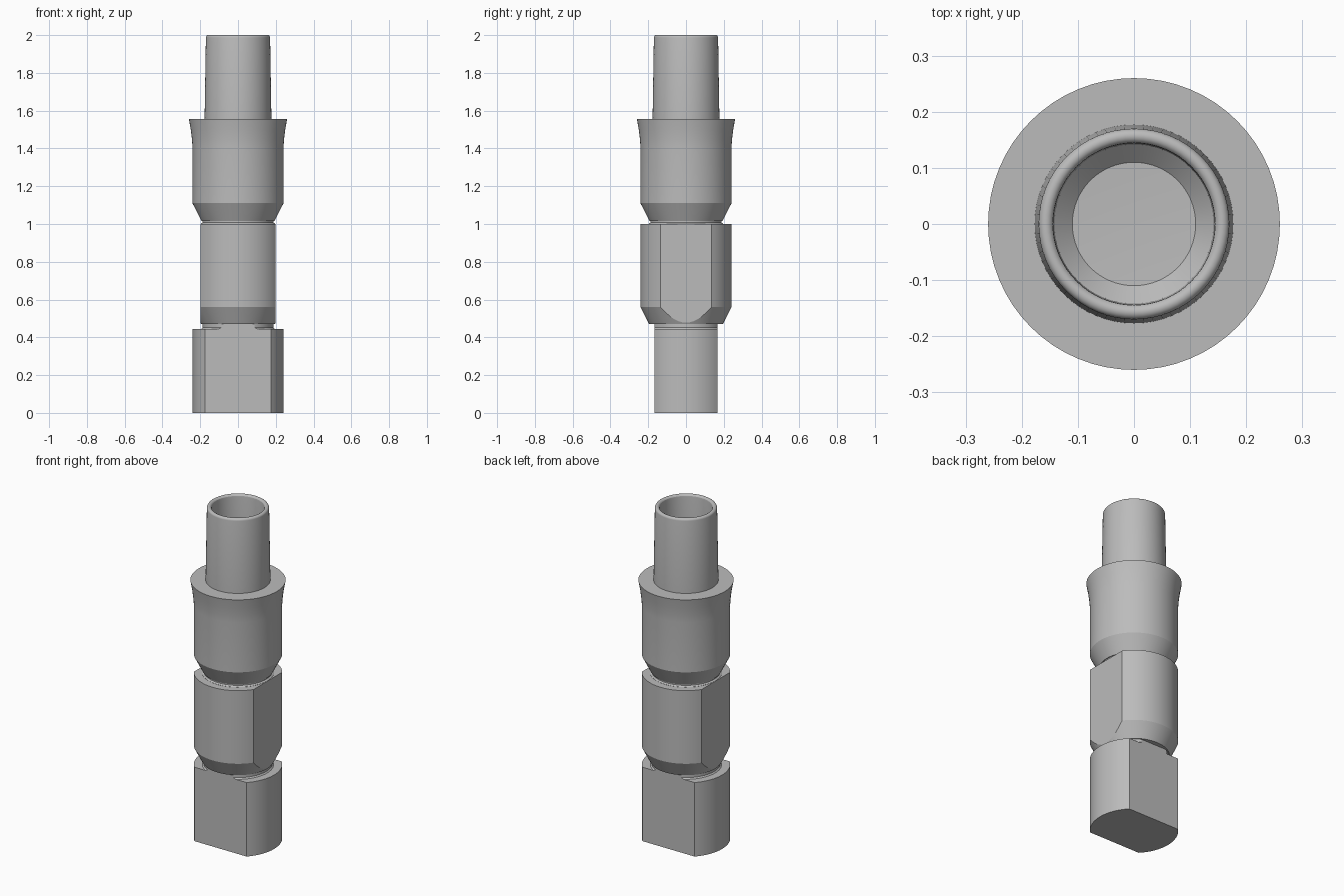
import bpy, bmesh, math
from mathutils import Vector

if "Cube" in bpy.data.objects:
    bpy.data.objects.remove(bpy.data.objects["Cube"])

SEG = 64
steel = bpy.data.materials.new("steel grey")
steel.diffuse_color = (0.5, 0.5, 0.5, 1)
steel.use_nodes = True
steel.node_tree.nodes["Principled BSDF"].inputs["Base Color"].default_value = steel.diffuse_color


def lathe(name, profile, flat_axis=None, flat_dist=0.0):
    """Spin a closed (r, z) profile about z, then mill two opposite flats."""
    bm = bmesh.new()
    rings = []
    for r, z in profile:
        if r == 0:
            rings.append([bm.verts.new((0, 0, z))] * SEG)
        else:
            rings.append([bm.verts.new((r * math.cos(2 * math.pi * i / SEG),
                                        r * math.sin(2 * math.pi * i / SEG), z))
                          for i in range(SEG)])
    for a, b in zip(rings, rings[1:]):
        for i in range(SEG):
            j = (i + 1) % SEG
            corners = list(dict.fromkeys((a[i], a[j], b[j], b[i])))
            bm.faces.new(corners)
    if flat_axis:
        for side in (1, -1):
            n = Vector(flat_axis) * side
            cut = bmesh.ops.bisect_plane(
                bm, geom=bm.verts[:] + bm.edges[:] + bm.faces[:],
                plane_co=n * flat_dist, plane_no=n, clear_outer=True)
            rim = [e for e in cut["geom_cut"] if isinstance(e, bmesh.types.BMEdge)]
            bmesh.ops.contextual_create(bm, geom=rim)
    bmesh.ops.recalc_face_normals(bm, faces=bm.faces[:])
    mesh = bpy.data.meshes.new(name)
    bm.to_mesh(mesh)
    bm.free()
    mesh.materials.append(steel)
    ob = bpy.data.objects.new(name, mesh)
    bpy.context.collection.objects.link(ob)
    bpy.ops.object.select_all(action='DESELECT')
    ob.select_set(True)
    bpy.context.view_layer.objects.active = ob
    bpy.ops.object.shade_smooth_by_angle(angle=math.radians(25))
    return ob


# Bottom block and its neck, flats facing front and back
lathe("bottom_block", [(0, 0), (0.241, 0), (0.241, 0.445), (0.195, 0.445),
                       (0.188, 0.452), (0.188, 0.472), (0, 0.472)],
      (0, 1, 0), 0.167)

# Middle barrel with tapered foot, flats facing left and right
lathe("middle_barrel", [(0, 0.47), (0.195, 0.47), (0.241, 0.56), (0.241, 1.0),
                        (0, 1.0)], (1, 0, 0), 0.199)

# Narrow groove between the barrels
lathe("groove_neck", [(0, 0.99), (0.197, 0.99), (0.197, 1.001), (0.188, 1.007),
                      (0.188, 1.03), (0, 1.03)])

# Upper barrel: tapered foot, straight wall, flared rim
lathe("upper_barrel", [(0, 1.015), (0.193, 1.015), (0.241, 1.11), (0.241, 1.41),
                       (0.244, 1.45), (0.25, 1.5), (0.26, 1.555), (0, 1.555)])

# Hollow, slightly tapered top tube with rounded lip
lip = [(0.157 + 0.013 * math.cos(t * math.pi / 8),
        1.987 + 0.013 * math.sin(t * math.pi / 8)) for t in range(0, 8)]
lathe("top_tube", [(0, 1.55), (0.177, 1.55)] + lip +
      [(0.144, 1.985), (0.142, 1.6), (0.11, 1.57), (0, 1.565)])
